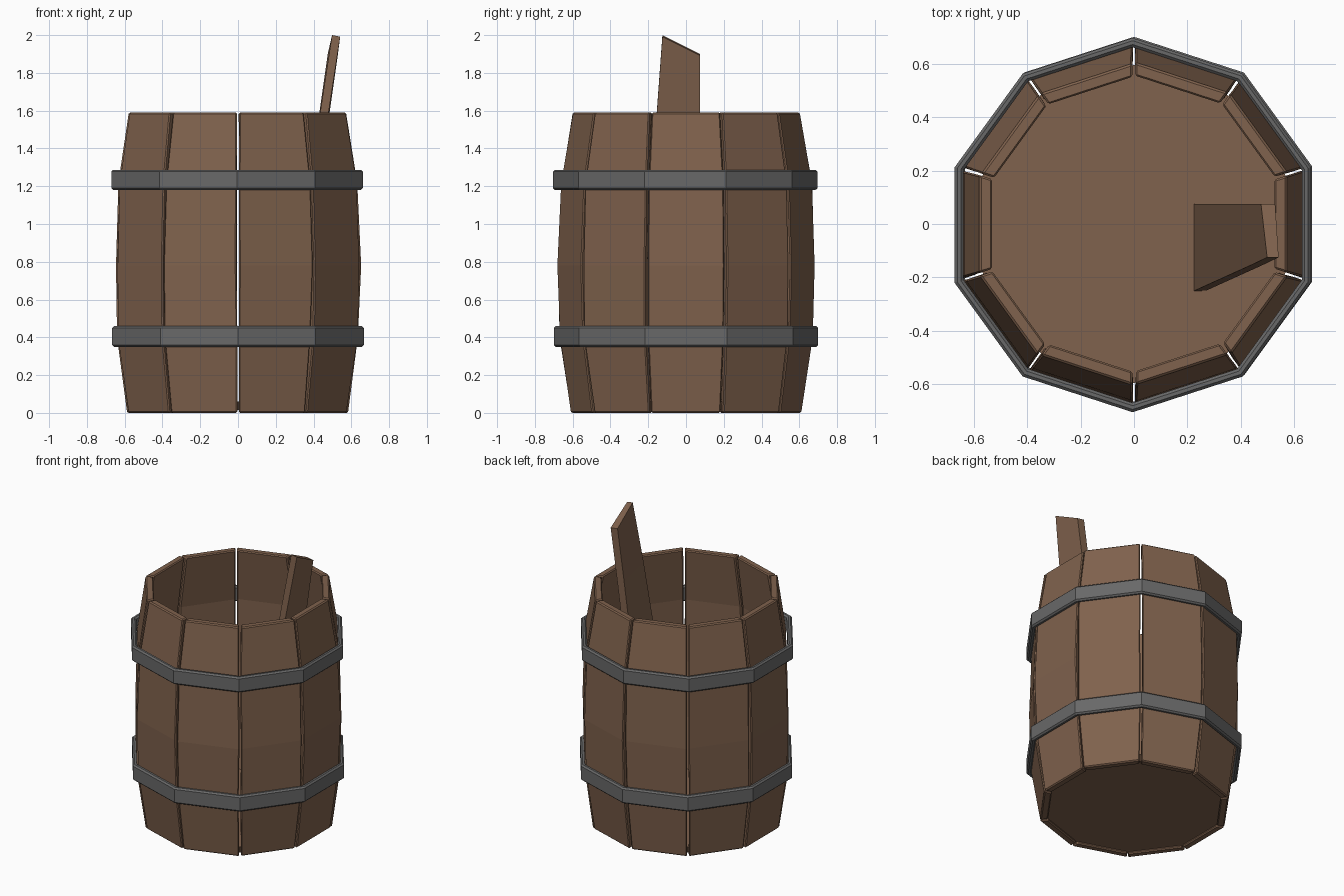
import bpy, bmesh, math, random
from mathutils import Vector

if "Cube" in bpy.data.objects:
    bpy.data.objects.remove(bpy.data.objects["Cube"])

random.seed(4)
SIDES = 10
TAN = math.tan(math.pi / SIDES)


def material(name, rgb):
    m = bpy.data.materials.new(name)
    m.diffuse_color = (*rgb, 1)
    m.use_nodes = True
    m.node_tree.nodes["Principled BSDF"].inputs["Base Color"].default_value = m.diffuse_color
    return m


wood = material("brown wood", (0.215, 0.122, 0.074))
iron = material("grey iron", (0.14, 0.14, 0.14))


def make_object(name, rings, mat, closed=False, bevel=0.0):
    """Skin a list of equal-length point rings; cap the ends or close the loop."""
    bm = bmesh.new()
    rows = [[bm.verts.new(p) for p in ring] for ring in rings]
    count = len(rows[0])
    for i in range(len(rows) if closed else len(rows) - 1):
        a, b = rows[i], rows[(i + 1) % len(rows)]
        for j in range(count):
            k = (j + 1) % count
            bm.faces.new((a[j], a[k], b[k], b[j]))
    if not closed:
        bm.faces.new(rows[0][::-1])
        bm.faces.new(rows[-1])
    bmesh.ops.recalc_face_normals(bm, faces=bm.faces)
    mesh = bpy.data.meshes.new(name)
    bm.to_mesh(mesh)
    bm.free()
    mesh.materials.append(mat)
    obj = bpy.data.objects.new(name, mesh)
    bpy.context.collection.objects.link(obj)
    if bevel:
        mod = obj.modifiers.new("bevel", 'BEVEL')
        mod.width = bevel
        mod.segments = 1
        mod.limit_method = 'ANGLE'
        mod.angle_limit = math.radians(40)
    return obj


# Staves: bowed wedges, (height, distance from the axis to the flat face)
PROFILE = [(0.0, 0.585), (0.4, 0.638), (0.78, 0.648), (1.22, 0.634), (1.59, 0.575)]
THICK = 0.048
for s in range(SIDES):
    ang = s * math.tau / SIDES
    out = Vector((math.cos(ang), math.sin(ang), 0))
    side = Vector((-math.sin(ang), math.cos(ang), 0))
    rings = []
    for z, r in PROFILE:
        r += random.uniform(-0.005, 0.005)
        inner = r - THICK
        gap_a, gap_b = random.uniform(0.003, 0.009), random.uniform(0.003, 0.009)
        up = Vector((0, 0, z))
        rings.append([out * r - side * (r * TAN - gap_a) + up,
                      out * r + side * (r * TAN - gap_b) + up,
                      out * inner + side * (inner * TAN - gap_b) + up,
                      out * inner - side * (inner * TAN - gap_a) + up])
    make_object(f"stave_{s + 1}", rings, wood, bevel=0.007)


def decagon(radius, z):
    return [(radius * math.sin(i * math.tau / SIDES),
             radius * math.cos(i * math.tau / SIDES), z) for i in range(SIDES)]


# Barrel bottom
make_object("barrel_bottom", [decagon(0.585, 0.015), decagon(0.595, 0.06)], wood)

# Iron hoops
for name, low, high, dx, dy in (("lower_hoop", 0.35, 0.46, 0.0, 0.0),
                                ("upper_hoop", 1.18, 1.287, -0.005, -0.004)):
    hoop = make_object(name, [decagon(0.70, low), decagon(0.70, high),
                              decagon(0.665, high), decagon(0.665, low)],
                       iron, closed=True, bevel=0.01)
    hoop.location = (dx, dy, 0)

# Loose plank leaning inside, with a slanted broken top
# (z at -y edge, z at +y edge, inner x at -y, inner x at +y, y low, y high)
plank = []
for z0, z1, x0, x1, y0, y1 in ((0.06, 0.06, 0.225, 0.225, -0.25, 0.075),
                               (1.59, 1.55, 0.435, 0.425, -0.155, 0.075),
                               (2.0, 1.9, 0.498, 0.475, -0.125, 0.075)):
    plank.append([(x0, y0, z0), (x0 + 0.043, y0, z0 - 0.008),
                  (x1 + 0.053, y1, z1 - 0.008), (x1, y1, z1)])
make_object("loose_plank", plank, wood)
